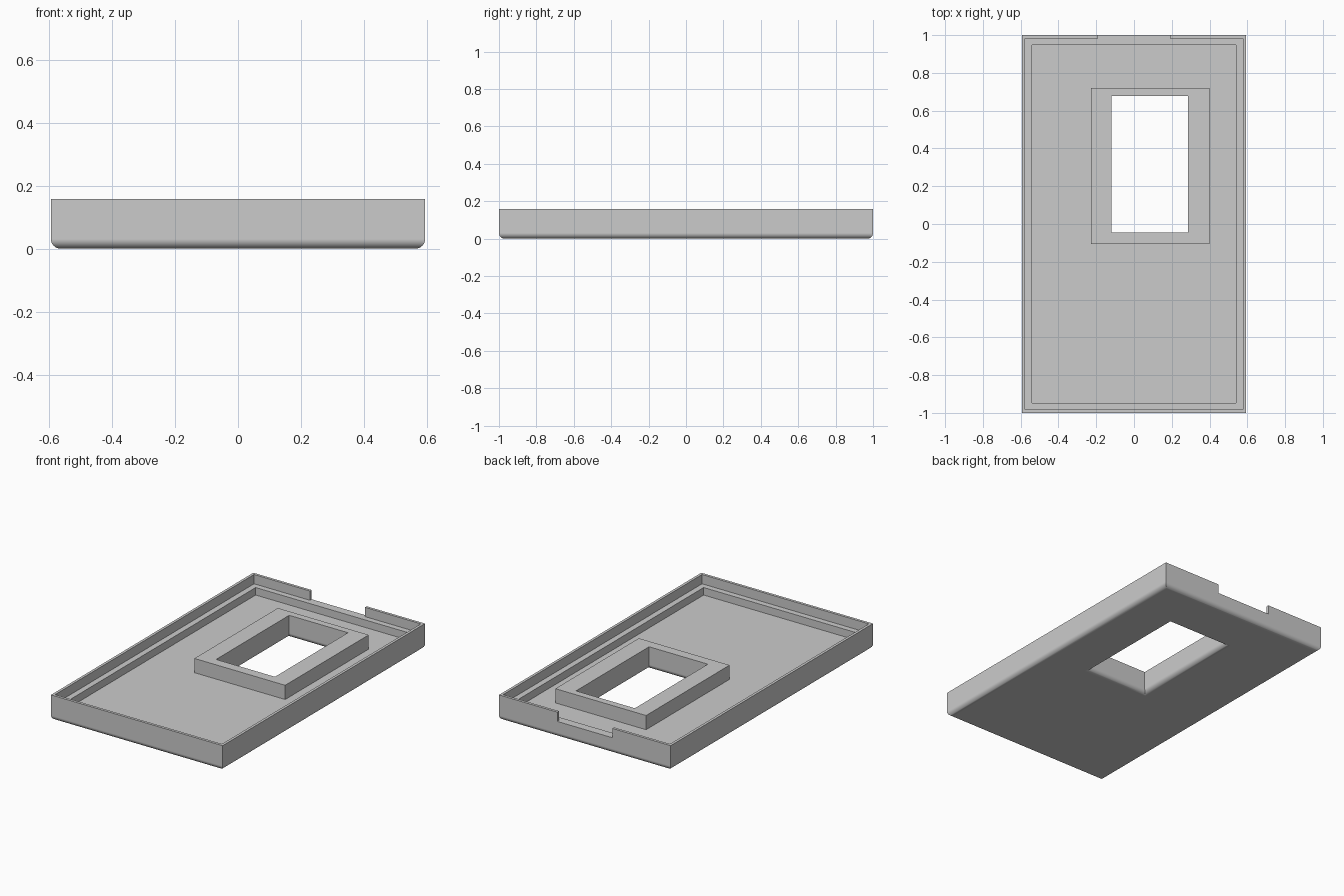
import bpy, bmesh, math

cube = bpy.data.objects.get("Cube")
if cube:
    bpy.data.objects.remove(cube, do_unlink=True)

# Main dimensions
HX, HY, TOP = 0.594, 1.0, 0.158      # half width, half length, rim height
RIM, LEDGE = 0.017, 0.053            # insets of the rim and of the ledge
LEDGE_Z, FLOOR_Z, FRAME_Z = 0.10, 0.053, 0.142
R, STEPS = 0.03, 8                   # rounding of the bottom edges
OUTER = (-HX, HX, -HY, HY)
HOLE = (-0.12, 0.287, -0.045, 0.677)
FRAME = (-0.228, 0.40, -0.105, 0.72)

grey = bpy.data.materials.new("plain grey")
grey.use_nodes = True
colour = (0.6, 0.6, 0.6, 1)
grey.diffuse_color = colour
grey.node_tree.nodes["Principled BSDF"].inputs["Base Color"].default_value = colour


def grow(rect, d):
    x0, x1, y0, y1 = rect
    return (x0 - d, x1 + d, y0 - d, y1 + d)


def mesh_object(name, bm):
    bmesh.ops.recalc_face_normals(bm, faces=bm.faces)
    mesh = bpy.data.meshes.new(name)
    bm.to_mesh(mesh)
    bm.free()
    obj = bpy.data.objects.new(name, mesh)
    bpy.context.collection.objects.link(obj)
    return obj


# Section of the tray as rectangular rings, from the window outwards and back in
angles = [math.pi / 2 * i / STEPS for i in range(STEPS + 1)]
rings = [(HOLE, FRAME_Z)]
rings += [(grow(HOLE, R * (1 - math.cos(a))), R * (1 - math.sin(a))) for a in angles]
rings += [(grow(OUTER, -R * (1 - math.sin(a))), R * (1 - math.cos(a))) for a in angles]
rings += [(OUTER, TOP), (grow(OUTER, -RIM), TOP),
          (grow(OUTER, -RIM), LEDGE_Z), (grow(OUTER, -LEDGE), LEDGE_Z),
          (grow(OUTER, -LEDGE), FLOOR_Z), (FRAME, FLOOR_Z), (FRAME, FRAME_Z)]

bm = bmesh.new()
loops = []
for (x0, x1, y0, y1), z in rings:
    corners = ((x0, y0), (x1, y0), (x1, y1), (x0, y1))
    loops.append([bm.verts.new((x, y, z)) for x, y in corners])
for a, b in zip(loops, loops[1:] + loops[:1]):
    for i in range(4):
        j = (i + 1) % 4
        bm.faces.new((a[i], a[j], b[j], b[i]))
tray = mesh_object("tray", bm)
tray.data.materials.append(grey)

# Notch in the back rim, level with the ledge
bm = bmesh.new()
bmesh.ops.create_cube(bm, size=1)
for v in bm.verts:
    v.co.x *= 0.38
    v.co.y = HY - RIM if v.co.y < 0 else HY + 0.1
    v.co.z = LEDGE_Z if v.co.z < 0 else TOP + 0.1
cutter = mesh_object("notch_cutter", bm)
cutter.hide_render = True
cut = tray.modifiers.new("notch", 'BOOLEAN')
cut.operation = 'DIFFERENCE'
cut.solver = 'EXACT'
cut.object = cutter

bpy.ops.object.select_all(action='DESELECT')
tray.select_set(True)
bpy.context.view_layer.objects.active = tray
bpy.ops.object.modifier_apply(modifier=cut.name)
bpy.data.objects.remove(cutter, do_unlink=True)

# Smooth bottom rounding, flat walls
bpy.ops.object.shade_smooth_by_angle(angle=math.radians(30))
weighted = tray.modifiers.new("flat_walls", 'WEIGHTED_NORMAL')
weighted.keep_sharp = True
